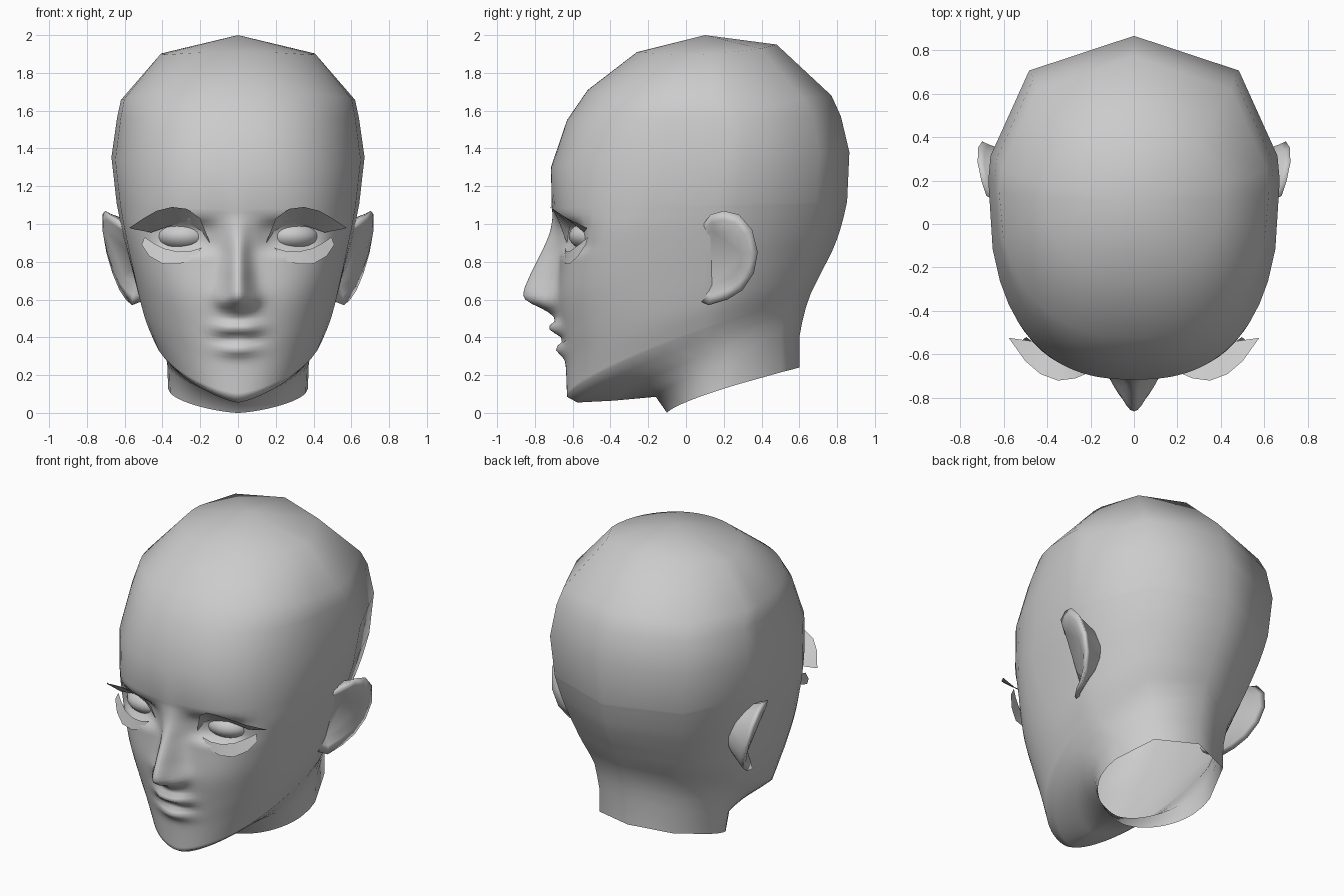
import bpy, bmesh, math
from mathutils import Matrix

if "Cube" in bpy.data.objects:
    bpy.data.objects.remove(bpy.data.objects["Cube"])

GREY = bpy.data.materials.new("plain grey")
GREY.diffuse_color = (0.6, 0.6, 0.6, 1)
GREY.use_nodes = True
GREY.node_tree.nodes["Principled BSDF"].inputs["Base Color"].default_value = GREY.diffuse_color


def finish(bm, name):
    # Half part to object, mirrored across the centre plane
    mesh = bpy.data.meshes.new(name)
    bm.to_mesh(mesh)
    bm.free()
    mesh.materials.append(GREY)
    mesh.shade_smooth()
    ob = bpy.data.objects.new(name, mesh)
    bpy.context.collection.objects.link(ob)
    m = ob.modifiers.new("mirror", 'MIRROR')
    m.use_clip = True
    m.merge_threshold = 0.0005


def lerp_table(table, v):
    if v <= table[0][0]:
        return table[0][1]
    for (a, p), (b, q) in zip(table, table[1:]):
        if v <= b:
            return p + (q - p) * (v - a) / (b - a)
    return table[-1][1]


def bump(v, centre, size, power=2):
    return math.exp(-abs((v - centre) / size) ** power)


def beyond(a, b, k):
    # Ring continued past a, away from b
    return tuple(p + (p - q) * k for p, q in zip(a, b))


# Head: tilted rings as (front y, front z, back y, back z, widest y, half width, roundness)
neck = [(-.10, .00, .60, .24, .20, .37, 1), (-.16, .085, .60, .40, .20, .375, 1),
        (-.38, .065, .615, .48, .16, .395, 1.1), (-.575, .055, .635, .56, .10, .42, 1.08)]
face = [(-.63, .085, .66, .63, .10, .455, .98), (-.637, .25, .70, .71, .10, .50, .9),
        (-.655, .40, .735, .78, .10, .53, .83), (-.68, .60, .775, .86, .10, .562, .76),
        (-.668, .80, .81, .95, .12, .595, .69), (-.668, .95, .835, 1.04, .14, .622, .68),
        (-.705, 1.08, .853, 1.12, .16, .642, .75)]
skull = [(-.715, 1.30, .865, 1.38, .20, .67, .81), (-.63, 1.55, .82, 1.57, .20, .64, .85),
         (-.52, 1.71, .77, 1.68, .14, .62, .88), (-.26, 1.91, .48, 1.95, .12, .41, 1)]


def smooth_rows(keys, spacing):
    # Spline through the face rings for closely spaced rows
    rows = []
    ext = [beyond(keys[0], keys[1], .6)] + keys + [beyond(keys[-1], keys[-2], .9)]
    for i in range(1, len(ext) - 2):
        p0, p1, p2, p3 = ext[i - 1:i + 3]
        n = max(1, round((p2[1] - p1[1]) / spacing))
        for k in range(n):
            t = k / n
            rows.append(tuple(.5 * (2 * b + (c - a) * t + (2 * a - 5 * b + 4 * c - d) * t * t
                              + (3 * b - a - 3 * c + d) * t ** 3)
                              for a, b, c, d in zip(p0, p1, p2, p3)))
    return rows + [keys[-1]]


NOSE = [(.49, 0), (.53, .05), (.56, .10), (.59, .165), (.62, .182), (.66, .177),
        (.75, .145), (.85, .10), (.95, .055), (1.05, .01), (1.12, 0)]
NOSE_WIDTH = [(.56, .08), (.62, .085), (.70, .068), (.85, .058), (1.0, .07)]


def features(x, z):
    # Forward relief of nose, nostrils, lips and eye sockets
    d = lerp_table(NOSE, z) * bump(x, 0, lerp_table(NOSE_WIDTH, z))
    d += .03 * bump(x, .08, .03) * bump(z, .585, .03)
    mouth = bump(x, 0, .12, 3)
    d += mouth * (.065 * bump(z, .45, .038) - .015 * bump(z, .388, .014))
    d += .042 * bump(x, 0, .10) * bump(z, .335, .036)
    d -= .06 * bump(x, .285, .15, 4) * bump(z, .935, .08, 4)
    return d


fractions = [0, .03, .06, .09, .12, .16, .2, .25, .3, .36, .42, .48, .54, .6, .66, .72,
             .79, .86, .92, .97, 1]


def ring(yf, zf, yb, zb, ym, w, e):
    pts = []
    for f in fractions:
        a = math.asin(f ** (1 / e))
        pts.append((w * f, ym + (yf - ym) * max(0, math.cos(a)) ** e))
    for fx, fy in ((.985, .17), (.72, .76), (0, 1)):
        pts.append((w * fx, ym + (yb - ym) * fy))
    out = []
    for x, y in pts:
        t = max(0, (y - yf) / (yb - yf))
        z = zf + (zb - zf) * t ** .74
        if zf > 1.6:
            z -= .035 * (x / w) ** 2
        if y < -.2 and zf > .07:
            y -= features(x, z)
        out.append((x, y, z))
    return out


bm = bmesh.new()
rows = neck + smooth_rows(face, .022) + skull
grid = [[bm.verts.new(p) for p in ring(*r)] for r in rows]
for lo, hi in zip(grid, grid[1:]):
    for c in range(len(lo) - 1):
        bm.faces.new((lo[c], lo[c + 1], hi[c + 1], hi[c]))
crown = bm.verts.new((0, .1, 2.0))
for a, b in zip(grid[-1], grid[-1][1:]):
    bm.faces.new((a, b, crown))
finish(bm, "head")

# Eyeballs set in the sockets
bm = bmesh.new()
bmesh.ops.create_uvsphere(bm, u_segments=24, v_segments=16, radius=1)
bmesh.ops.transform(bm, verts=bm.verts, matrix=Matrix.Translation((.285, -.475, .937))
                    @ Matrix.Rotation(math.radians(18), 4, 'Z')
                    @ Matrix.Diagonal((.15, .145, .085, 1)))
finish(bm, "eyeballs")


# Ears: root, rim, hollow and centre loops
rim = [(.07, .97), (.13, 1.05), (.20, 1.07), (.28, 1.05), (.35, .97), (.38, .85),
       (.36, .74), (.30, .65), (.22, .60), (.12, .57), (.06, .60), (.08, .78)]


def ear_loop(scale, depth, root=False):
    out = []
    for y, z in rim:
        x = .545 + .12 * (z - .57) / .5 + .085 * (y - .06) / .32 - depth
        if y < .1:
            x -= .065
        y, z = .17 + (y - .17) * scale, .83 + (z - .83) * scale
        out.append(bm.verts.new((.52 if root else x, y, z)))
    return out


bm = bmesh.new()
loops = [ear_loop(.7, 0, True), ear_loop(.93, .03), ear_loop(1, 0), ear_loop(.8, .005),
         ear_loop(.6, .02)]
for a, b in zip(loops, loops[1:]):
    for i in range(len(rim)):
        j = (i + 1) % len(rim)
        bm.faces.new((a[i], a[j], b[j], b[i]))
bm.faces.new(loops[-1])
bmesh.ops.recalc_face_normals(bm, faces=bm.faces)
finish(bm, "ears")


# Eyelashes: curved single-sheet strips
def lash(name, root, edge):
    bm = bmesh.new()
    a = [bm.verts.new(p) for p in root]
    b = [bm.verts.new(p) for p in edge]
    for i in range(len(a) - 1):
        bm.faces.new((a[i], a[i + 1], b[i + 1], b[i]))
    finish(bm, name)


lash("upper_lashes",
     [(.15, -.63, .90), (.19, -.62, .96), (.25, -.61, .995), (.32, -.595, 1.0),
      (.39, -.57, .98), (.46, -.54, .955), (.565, -.525, .975)],
     [(.152, -.635, .91), (.20, -.68, 1.03), (.27, -.71, 1.08), (.35, -.72, 1.09),
      (.43, -.69, 1.07), (.50, -.63, 1.03), (.575, -.525, .98)])
lash("lower_lashes",
     [(.19, -.64, .875), (.25, -.635, .857), (.32, -.62, .853), (.39, -.595, .87),
      (.45, -.555, .90), (.495, -.52, .93)],
     [(.20, -.64, .865), (.24, -.645, .81), (.32, -.64, .787), (.40, -.615, .79),
      (.47, -.57, .83), (.51, -.53, .89)])
